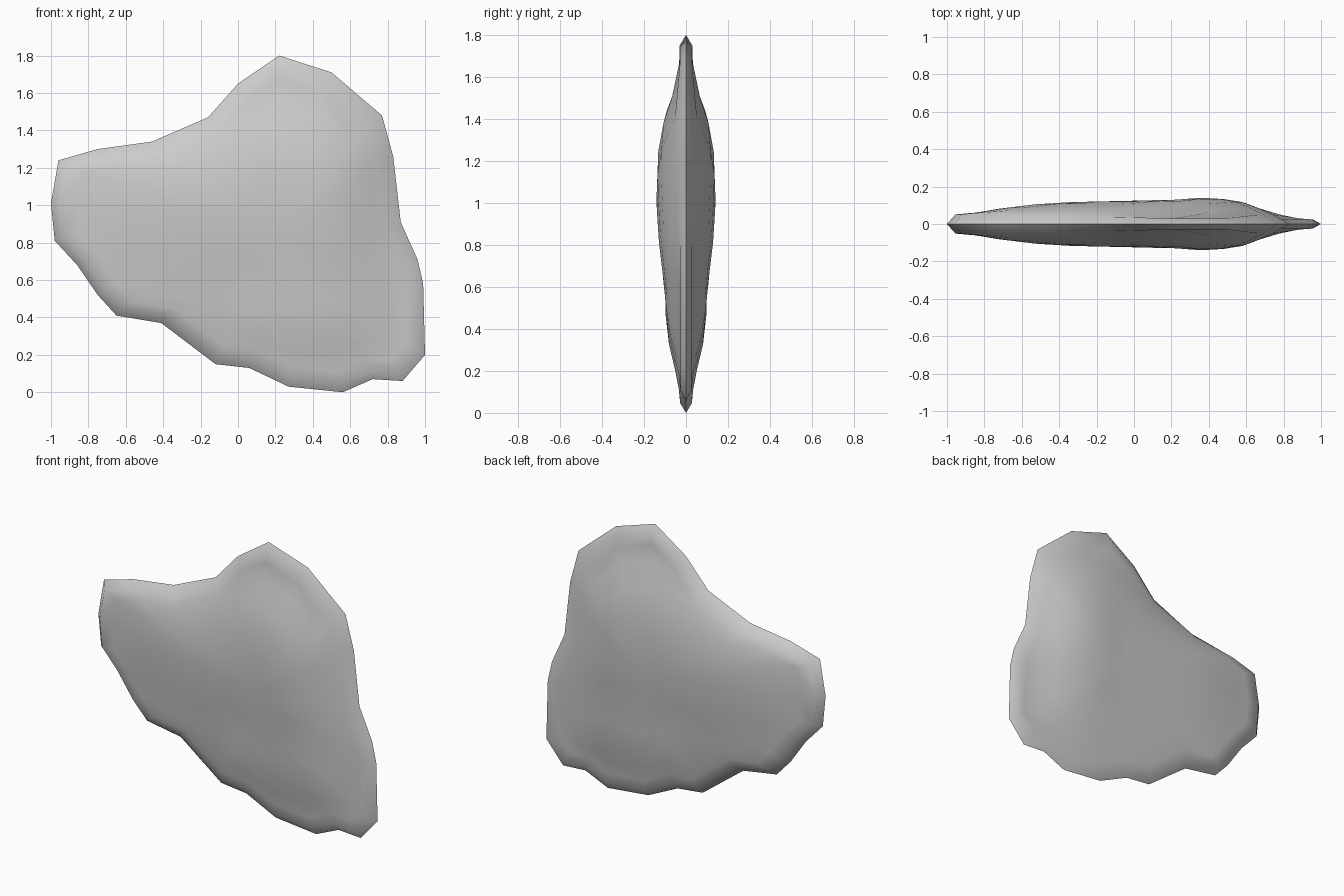
import bpy, bmesh
from mathutils import Vector

cube = bpy.data.objects.get("Cube")
if cube:
    bpy.data.objects.remove(cube, do_unlink=True)

# Silhouette of the slab as (x, z), clockwise from the upper right-hand tip
OUTLINE = [Vector(p) for p in (
    (-.96, 1.24), (-.75, 1.30), (-.46, 1.34), (-.16, 1.47), (0, 1.65), (.22, 1.80),
    (.50, 1.71), (.77, 1.48), (.83, 1.26), (.87, .91), (.96, .71), (.99, .58),
    (1, .20), (.88, .06), (.72, .07), (.56, 0), (.27, .03), (.06, .13),
    (-.12, .15), (-.41, .37), (-.65, .41), (-.75, .52), (-.86, .68), (-.98, .81), (-1, 1.01))]
CENTRE = Vector((.2, .85))

# Half thickness along the width and along the height
ACROSS = ((-1, .03), (-.75, .095), (-.5, .12), (.2, .13), (.4, .145), (.6, .135), (.8, .07), (1, .02))
UPWARD = ((0, .02), (.07, .035), (.3, .09), (.42, .105), (.55, .1), (.8, .13), (1, .145),
          (1.24, .145), (1.45, .115), (1.62, .03), (1.8, .03))
RIM = ((-1, .05), (-.8, .055), (.2, .03), (1, .025))
FULL = .145


def profile(table, value):
    for (a, low), (b, high) in zip(table, table[1:]):
        if value <= b:
            return low + (high - low) * max(0, (value - a) / (b - a))
    return table[-1][1]


def inset(points, width):
    """Move each outline point inward along its mitre."""
    result = []
    for i, p in enumerate(points):
        before = (p - points[i - 1]).normalized()
        after = (points[(i + 1) % len(points)] - p).normalized()
        n1, n2 = Vector((before.y, -before.x)), Vector((after.y, -after.x))
        result.append(p + (n1 + n2) * width / (1 + n1.dot(n2)))
    return result


def half_thickness(p, s):
    rim = profile(RIM, p.x)
    body = profile(ACROSS, p.x) * profile(UPWARD, p.y) / FULL
    return rim + max(0, body - rim) * (1 - s ** 3) ** .6


bm = bmesh.new()
edge = [bm.verts.new((p.x, 0, p.y)) for p in OUTLINE]
shoulder = inset(OUTLINE, .045)


def bridge(a, b):
    for i in range(len(a)):
        j = (i + 1) % len(a)
        bm.faces.new((a[i], a[j], b[j], b[i]))


# Front and back faces: concentric rings rising from the shared sharp edge
for side in (-1, 1):
    last = edge
    for s in (1, .92, .8, .65, .48, .3, .13):
        points = [CENTRE.lerp(p, s) for p in shoulder]
        ring = [bm.verts.new((p.x, side * half_thickness(p, s), p.y)) for p in points]
        bridge(last, ring)
        last = ring
    bm.faces.new(last)
bmesh.ops.recalc_face_normals(bm, faces=bm.faces)

mesh = bpy.data.meshes.new("stone_slab")
bm.to_mesh(mesh)
bm.free()
slab = bpy.data.objects.new("stone_slab", mesh)
bpy.context.collection.objects.link(slab)

# Plain grey finish
grey = bpy.data.materials.new("light grey")
grey.use_nodes = True
colour = (.6, .6, .6, 1)
grey.diffuse_color = colour
grey.node_tree.nodes["Principled BSDF"].inputs["Base Color"].default_value = colour
mesh.materials.append(grey)

bpy.context.view_layer.objects.active = slab
slab.select_set(True)
bpy.ops.object.shade_smooth_by_angle(angle=1.1)
